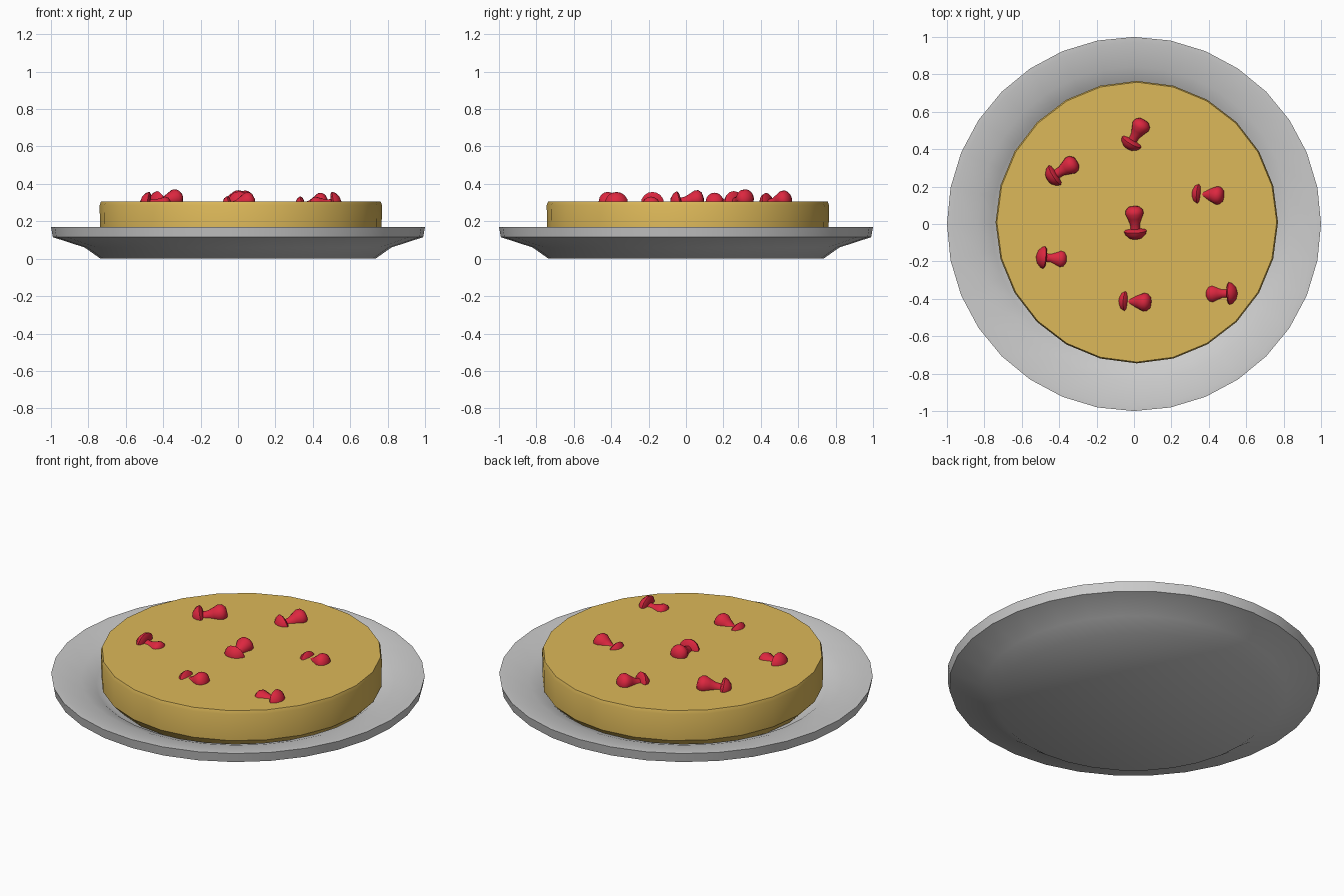
import bpy, math
from mathutils import Vector

if "Cube" in bpy.data.objects:
    bpy.data.objects.remove(bpy.data.objects["Cube"])


def material(name, rgb):
    m = bpy.data.materials.new(name)
    m.diffuse_color = (*rgb, 1)
    m.use_nodes = True
    m.node_tree.nodes["Principled BSDF"].inputs["Base Color"].default_value = m.diffuse_color
    return m


def lathe(name, profile, sides, mat=None, angle=40):
    """Revolve (radius, z) points around z; radius 0 makes a pole."""
    verts, faces, rings = [], [], []
    for r, z in profile:
        start = len(verts)
        if r == 0:
            verts.append((0, 0, z))
            rings.append([start] * sides)
        else:
            for i in range(sides):
                a = 2 * math.pi * i / sides
                verts.append((r * math.cos(a), r * math.sin(a), z))
            rings.append(list(range(start, start + sides)))
    for lo, hi in zip(rings, rings[1:]):
        for i in range(sides):
            j = (i + 1) % sides
            quad = [lo[i], lo[j], hi[j], hi[i]]
            faces.append(list(dict.fromkeys(quad)))
    mesh = bpy.data.meshes.new(name)
    mesh.from_pydata(verts, [], faces)
    obj = bpy.data.objects.new(name, mesh)
    bpy.context.collection.objects.link(obj)
    if mat:
        mesh.materials.append(mat)
    bpy.ops.object.select_all(action='DESELECT')
    obj.select_set(True)
    bpy.context.view_layer.objects.active = obj
    bpy.ops.object.shade_smooth_by_angle(angle=math.radians(angle))
    return obj


crust = material("golden_crust", (0.72, 0.48, 0.10))
red = material("red_fruit", (0.72, 0.02, 0.05))

# Plate with a shallow dish
lathe("plate", [(0, 0), (0.735, 0), (0.82, 0.06), (0.99, 0.115), (1.0, 0.17),
                (0.97, 0.17), (0.84, 0.145), (0.76, 0.115), (0.70, 0.07), (0, 0.07)], 32)

# Round cake
cake = lathe("cake", [(0, 0.075), (0.70, 0.075), (0.752, 0.13), (0.755, 0.285),
                      (0.748, 0.305), (0, 0.305)], 24, crust)
cake.location = (0.015, 0.01, 0)

# Fruit pieces: domed cap, thin neck, rounded bulb, lying half sunk in the cake
FRUIT = [(0, 0), (0.034, 0.010), (0.056, 0.030), (0.062, 0.048), (0.052, 0.056),
         (0.025, 0.060), (0.026, 0.085), (0.038, 0.115), (0.049, 0.140),
         (0.046, 0.160), (0.030, 0.175), (0, 0.180)]
pieces = [  # cap end, bulb end
    ((0.01, -0.085, 0.29), (0.0, 0.095, 0.325)),
    ((-0.085, -0.41, 0.26), (0.09, -0.42, 0.32)),
    ((0.305, 0.165, 0.26), (0.48, 0.15, 0.315)),
    ((0.555, -0.37, 0.302), (0.385, -0.375, 0.278)),
    ((-0.525, -0.175, 0.302), (-0.36, -0.19, 0.278)),
    ((-0.465, 0.235, 0.29), (-0.305, 0.335, 0.33)),
    ((-0.035, 0.40, 0.28), (0.055, 0.555, 0.325)),
]
for n, (cap, bulb) in enumerate(pieces, 1):
    axis = Vector(bulb) - Vector(cap)
    piece = lathe(f"fruit_{n}", FRUIT, 16, red, 50)
    piece.location = cap
    piece.rotation_euler = axis.to_track_quat('Z', 'Y').to_euler()
    piece.scale = (1, 1, axis.length / 0.18)
